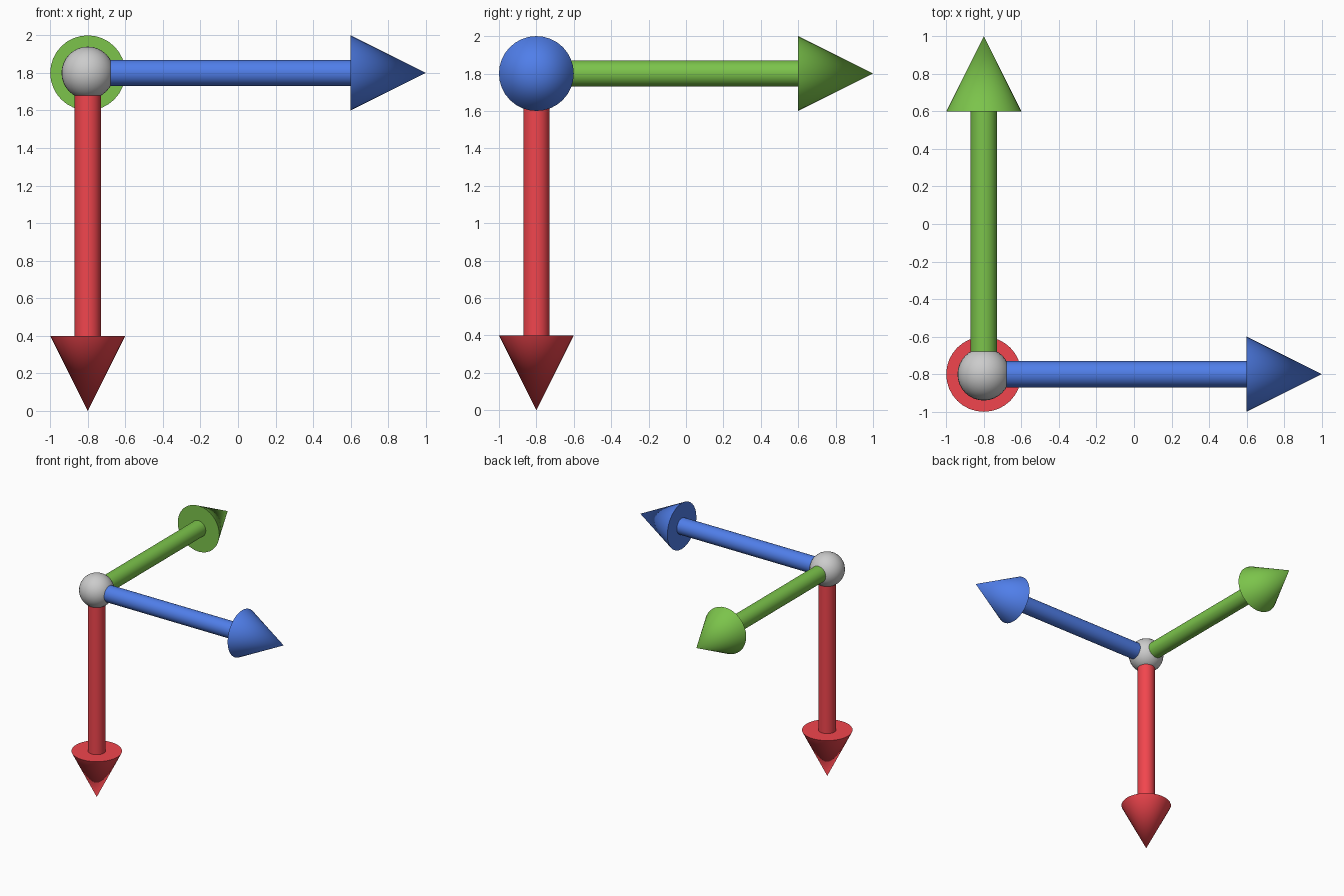
import bpy
from mathutils import Vector

if "Cube" in bpy.data.objects:
    bpy.data.objects.remove(bpy.data.objects["Cube"])

ORIGIN = Vector((-0.8, -0.8, 1.8))
SHAFT_END, TIP = 1.4, 1.8          # distances from the joint
SHAFT_R, HEAD_R, BALL_R = 0.07, 0.2, 0.14


def finish(name, mat=None):
    ob = bpy.context.object
    ob.name = name
    if mat:
        ob.data.materials.append(mat)
    bpy.ops.object.shade_smooth_by_angle()
    return ob


def arrow(name, direction, colour):
    d = Vector(direction)
    rot = d.to_track_quat('Z', 'Y').to_euler()
    mat = bpy.data.materials.new(name)
    mat.diffuse_color = (*colour, 1)
    mat.use_nodes = True
    mat.node_tree.nodes["Principled BSDF"].inputs["Base Color"].default_value = mat.diffuse_color
    # round shaft
    bpy.ops.mesh.primitive_cylinder_add(
        vertices=32, radius=SHAFT_R, depth=SHAFT_END,
        location=ORIGIN + d * SHAFT_END / 2, rotation=rot)
    finish(name + "_shaft", mat)
    # cone head
    bpy.ops.mesh.primitive_cone_add(
        vertices=32, radius1=HEAD_R, radius2=0, depth=TIP - SHAFT_END,
        location=ORIGIN + d * (SHAFT_END + TIP) / 2, rotation=rot)
    finish(name + "_head", mat)


# three arrows
arrow("right_arrow", (1, 0, 0), (0.08, 0.21, 0.82))
arrow("back_arrow", (0, 1, 0), (0.20, 0.55, 0.07))
arrow("down_arrow", (0, 0, -1), (0.88, 0.06, 0.075))

# ball at the joint
bpy.ops.mesh.primitive_uv_sphere_add(segments=32, ring_count=16,
                                     radius=BALL_R, location=ORIGIN)
finish("joint_ball")
